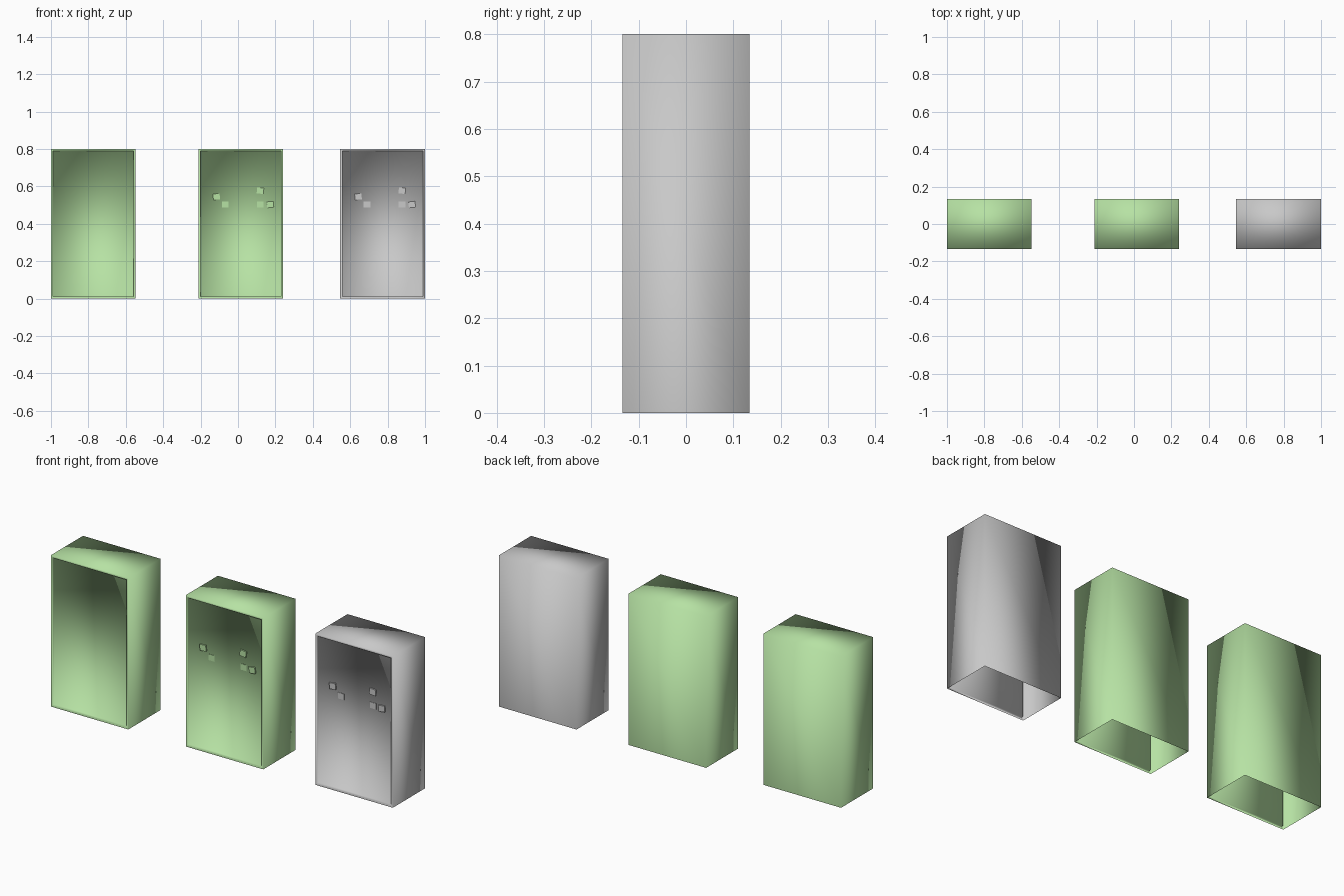
import bpy
import bmesh
from math import radians
from mathutils import Matrix, Vector

if "Cube" in bpy.data.objects:
    bpy.data.objects.remove(bpy.data.objects["Cube"], do_unlink=True)

WIDTH, DEPTH, HEIGHT = 0.453, 0.268, 0.8
RIM, RECESS = 0.016, 0.011
PANEL_Y = -DEPTH / 2 + RECESS


def make_material(name, color):
    mat = bpy.data.materials.new(name)
    mat.use_nodes = True
    mat.diffuse_color = color
    mat.node_tree.nodes["Principled BSDF"].inputs["Base Color"].default_value = color
    return mat


def finish(bm, name, mat, smooth):
    mesh = bpy.data.meshes.new(name)
    for face in bm.faces:
        face.smooth = smooth
    bm.to_mesh(mesh)
    bm.free()
    mesh.materials.append(mat)
    obj = bpy.data.objects.new(name, mesh)
    bpy.context.collection.objects.link(obj)
    return obj


def cabinet(name, x, mat):
    """Smooth open-bottomed case with a rim around a sunken front panel."""
    bm = bmesh.new()
    bmesh.ops.create_cube(bm, size=1, matrix=Matrix.Translation((x, 0, HEIGHT / 2))
                          @ Matrix.Diagonal((WIDTH, DEPTH, HEIGHT, 1)))
    bm.normal_update()
    front = next(f for f in bm.faces if f.normal.y < -0.9)
    bottom = next(f for f in bm.faces if f.normal.z < -0.9)
    bmesh.ops.inset_individual(bm, faces=[front], thickness=RIM, depth=0)
    panel = bmesh.ops.extrude_discrete_faces(bm, faces=[front])["faces"][0]
    bmesh.ops.translate(bm, verts=panel.verts, vec=Vector((0, RECESS, 0)))
    bmesh.ops.delete(bm, geom=[bottom], context="FACES_ONLY")
    finish(bm, name, mat, True)


def button(name, x, z, raised, tilt, mat):
    """Small rectangular plate on the sunken panel."""
    thick = 0.007 if raised else 0.002
    bm = bmesh.new()
    bmesh.ops.create_cube(bm, size=1, matrix=Matrix.Translation((x, PANEL_Y - thick / 2, z))
                          @ Matrix.Rotation(radians(tilt), 4, "Y")
                          @ Matrix.Diagonal((0.036, thick, 0.032, 1)))
    finish(bm, name, mat, False)


green = make_material("soft_green", (0.47, 0.76, 0.37, 1))
grey = make_material("light_grey", (0.58, 0.58, 0.58, 1))

# Three cabinets in a row
cabinet("plain_cabinet", -0.774, green)
cabinet("green_cabinet", 0.015, green)
cabinet("grey_cabinet", 0.773, grey)

# Buttons: offset from cabinet centre, height, raised, tilt
BUTTONS = [(-0.13, 0.545, True, -6), (-0.083, 0.503, False, 0),
           (0.104, 0.577, True, 6), (0.104, 0.503, False, 0),
           (0.157, 0.503, True, -6)]
for label, centre, mat in (("green", 0.015, green), ("grey", 0.773, grey)):
    for i, (dx, z, raised, tilt) in enumerate(BUTTONS, 1):
        button(f"{label}_button_{i}", centre + dx, z, raised, tilt, mat)
